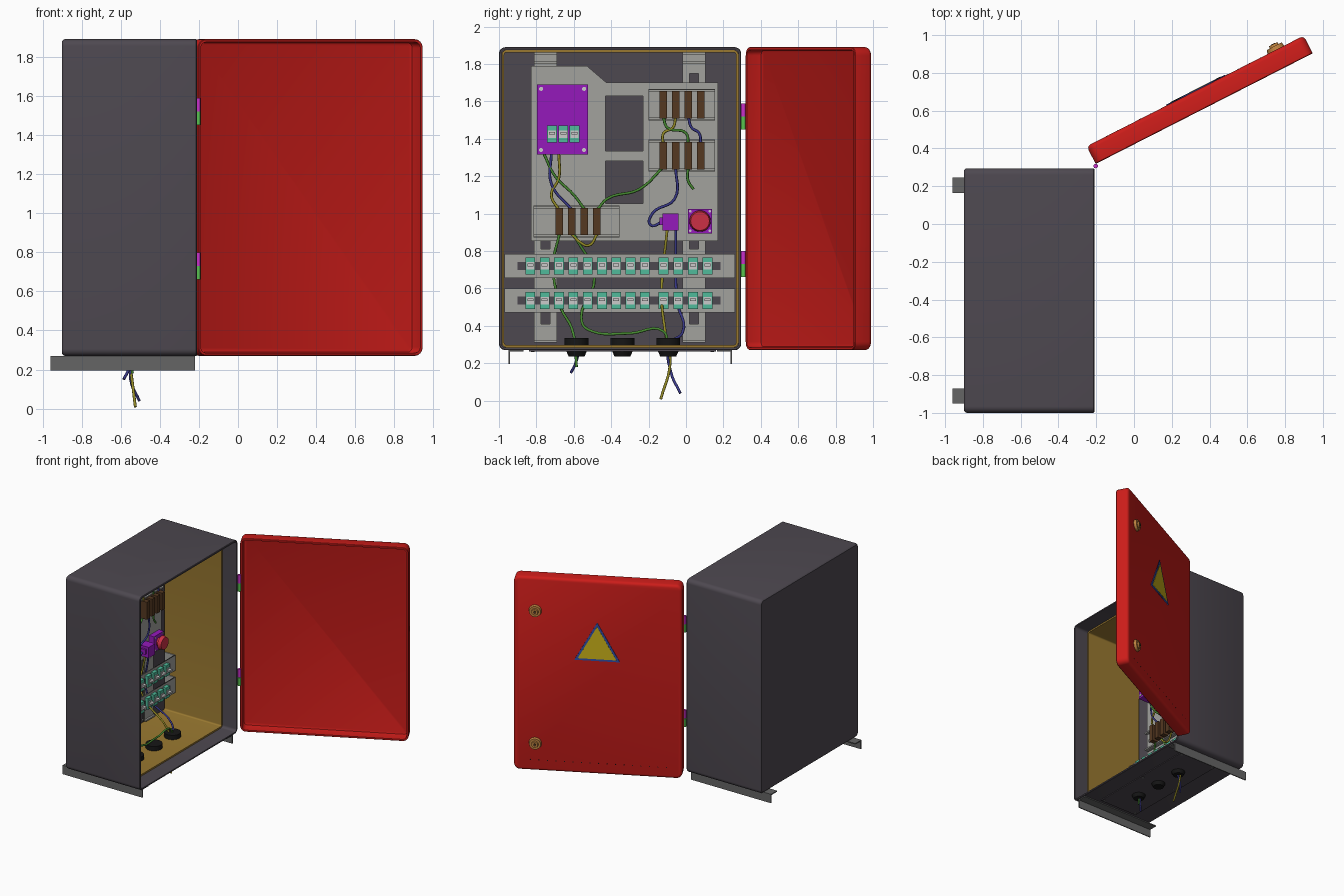
import bpy, bmesh, math
from mathutils import Matrix, Vector

if "Cube" in bpy.data.objects:
    bpy.data.objects.remove(bpy.data.objects["Cube"])

COL = {'dark': (.075, .065, .08), 'red': (.6, .012, .01), 'gold': (.32, .19, .03), 'purple': (.3, .01, .5),
       'teal': (.08, .5, .33), 'brown': (.09, .04, .015), 'black': (.008, .008, .008), 'green': (.06, .25, .03),
       'olive': (.3, .26, .02), 'navy': (.04, .04, .25), 'orange': (.5, .22, .05), 'yellow': (.6, .45, .01),
       'blue': (.03, .08, .4), 'magenta': (.6, .03, .6), 'lime': (.1, .55, .08), 'steel': (.13, .13, .13),
       'button': (.6, .03, .06), 'plate': (.36, .36, .34)}
MATS = {}


def paint(ob, col):
    if col:
        if col not in MATS:
            MATS[col] = bpy.data.materials.new(col)
            MATS[col].diffuse_color = (*COL[col], 1)
        ob.data.materials.append(MATS[col])


def finish(name, bm, col, mat=None):
    bmesh.ops.recalc_face_normals(bm, faces=bm.faces)
    me = bpy.data.meshes.new(name)
    bm.to_mesh(me)
    bm.free()
    me.shade_smooth()
    me.set_sharp_from_angle(angle=math.radians(35))
    ob = bpy.data.objects.new(name, me)
    bpy.context.collection.objects.link(ob)
    if mat:
        ob.matrix_world = mat
    paint(ob, col)
    return ob


def boxes(name, col, items):
    """Several boxes (x0,x1,y0,y1,z0,z1) in one object."""
    bm = bmesh.new()
    for x0, x1, y0, y1, z0, z1 in items:
        m = Matrix.Translation(((x0+x1)/2, (y0+y1)/2, (z0+z1)/2)) @ Matrix.Diagonal((x1-x0, y1-y0, z1-z0, 1))
        bmesh.ops.create_cube(bm, size=1, matrix=m)
    return finish(name, bm, col)


def cones(name, col, items, axis='Z', mat=None):
    """Cylinders / frusta (centre, r_low, r_high, length) along one axis."""
    rot = {'Z': Matrix(), 'X': Matrix.Rotation(math.pi/2, 4, 'Y'), 'Y': Matrix.Rotation(-math.pi/2, 4, 'X')}[axis]
    bm = bmesh.new()
    for c, r1, r2, d in items:
        bmesh.ops.create_cone(bm, cap_ends=True, segments=24, radius1=r1, radius2=r2, depth=d,
                              matrix=Matrix.Translation(c) @ rot)
    return finish(name, bm, col, mat)


def rounded(w, z0, z1, r, inset, y):
    r = max(r-inset, .006)
    a, b, lo, hi = inset+r, w-inset-r, z0+inset+r, z1-inset-r
    out = []
    for k, (cx, cz) in enumerate(((b, hi), (a, hi), (a, lo), (b, lo))):
        for i in range(7):
            t = (k + i/6)*math.pi/2
            out.append((cx + r*math.cos(t), y, cz + r*math.sin(t)))
    return out


def shell(name, col, w, z0, z1, r, sections, mat, closed=True):
    """Rounded-rectangle loops (inset, depth) skinned together: tray or tube."""
    bm = bmesh.new()
    loops = [[bm.verts.new(p) for p in rounded(w, z0, z1, r, i, y)] for i, y in sections]
    pairs = list(zip(loops, loops[1:]))
    if not closed:
        pairs.append((loops[-1], loops[0]))
    for A, B in pairs:
        for i in range(len(A)):
            j = (i+1) % len(A)
            bm.faces.new((A[i], A[j], B[j], B[i]))
    if closed:
        bm.faces.new(loops[0])
        bm.faces.new(loops[-1])
    return finish(name, bm, col, mat)


def flat(name, col, outlines, thick, mat):
    """Flat plate from outlines, inner outlines become holes."""
    cu = bpy.data.curves.new(name, 'CURVE')
    cu.dimensions, cu.fill_mode, cu.extrude = '2D', 'BOTH', thick/2
    for pts in outlines:
        s = cu.splines.new('POLY')
        s.points.add(len(pts)-1)
        for p, q in zip(s.points, pts):
            p.co = (q[0], q[1], 0, 1)
        s.use_cyclic_u = True
    ob = bpy.data.objects.new(name, cu)
    bpy.context.collection.objects.link(ob)
    ob.matrix_world = mat
    paint(ob, col)


def rect(y0, y1, z0, z1):
    return [(y0, z0), (y1, z0), (y1, z1), (y0, z1)]


def yz(x):  # outline plane facing +x
    return Matrix(((0, 0, 1, x), (1, 0, 0, 0), (0, 1, 0, 0), (0, 0, 0, 1)))


def wire(col, pts):
    """Round cable through (y, z[, x]) points."""
    cu = bpy.data.curves.new('wire', 'CURVE')
    cu.dimensions, cu.bevel_depth, cu.bevel_resolution, cu.resolution_u = '3D', .0075, 2, 6
    cu.use_fill_caps = True
    s = cu.splines.new('BEZIER')
    s.bezier_points.add(len(pts)-1)
    for b, p in zip(s.bezier_points, pts):
        b.co = (p[2] if len(p) > 2 else -.79, p[0], p[1])
        b.handle_left_type = b.handle_right_type = 'AUTO'
    ob = bpy.data.objects.new(col + '_wire', cu)
    bpy.context.collection.objects.link(ob)
    paint(ob, col)


# Cabinet body, gold lining
Z0, Z1 = .27, 1.89
CAB = Matrix.Translation((-.21, -1, 0)) @ Matrix.Rotation(math.pi/2, 4, 'Z')
shell('cabinet_body', 'dark', 1.295, Z0, Z1, .035,
      [(.012, .67), (.014, .0), (.004, 0), (0, .004), (0, .676), (.003, .683), (.01, .69)], CAB)
shell('cabinet_lining', 'gold', 1.295, Z0, Z1, .04, [(.015, .13), (.028, .13), (.028, .66), (.015, .66)], CAB, False)

# Door, swung open
DOOR = Matrix.Translation((-.203, .318, 0)) @ Matrix.Rotation(math.radians(27), 4, 'Z')
shell('door', 'red', 1.29, Z0, Z1, .045,
      [(.03, .088), (.019, .084), (.015, .07), (.015, 0), (.003, 0), (0, .004),
       (0, .083), (.004, .095), (.012, .102), (.022, .105)], DOOR)
locks = [(1.125, z) for z in (1.61, .5)]
cones('door_locks', 'orange', [((u, .115, z), .05, .044, .022) for u, z in locks] +
      [((u, .13, z), .028, .024, .016) for u, z in locks], 'Y', DOOR)
cones('lock_keyholes', 'brown', [((u, .138, z), .011, .011, .006) for u, z in locks], 'Y', DOOR)
cones('door_drain_holes', 'black', [((.12 + i*.065, .105, .36), .004, .004, .002) for i in range(17)], 'Y', DOOR)
SIGN = DOOR @ Matrix.Translation((.65, .107, 0)) @ Matrix.Rotation(math.pi/2, 4, 'X')
flat('warning_sign_border', 'blue', [[(-.175, 1.22), (.175, 1.22), (0, 1.54)]], .006, SIGN)
flat('warning_sign_face', 'yellow', [[(-.148, 1.236), (.148, 1.236), (0, 1.507)]], .01, SIGN)

# Hinges
for col, dz in (('magenta', .035), ('lime', -.035)):
    cones('hinge_' + col, col, [((-.203, .307, z+dz), .012, .012, .069) for z in (1.52, .73)])

# Feet: angle rails under the cabinet
for s, y in ((1, -.95), (-1, .245)):
    boxes('foot_rail', 'steel', [(-.96, -.22, *sorted((y, y+s*.008)), .195, .27),
                                 (-.96, -.22, *sorted((y, y+s*.08)), .262, .27)])

# Gland plate and grommets in the floor
GY, GX = (-.585, -.34, -.095), -.54
boxes('gland_plate', 'dark', [(-.72, -.36, -.84, .16, .264, .27)])
cones('gland_plate_screws', 'steel', [((x, y, .262), .01, .01, .006) for x in (-.7, -.38) for y in (-.82, -.34, .14)])
cones('grommets', 'black', [((GX, y, .31), .064, .064, .05) for y in GY] +
      [((GX, y, .26), .042, .064, .05) for y in GY])

# Vertical support strips with slots
for y in (-.752, .043):
    flat('support_strip', 'plate', [rect(y-.062, y+.062, .31, 1.855)] +
         [rect(y-.024, y+.024, z, z+.06) for z in (.41, .81, 1.69)], .01, yz(-.86))
    boxes('strip_bracket', 'plate', [(-.875, -.84, y-.062, y+.062, z, z+.012) for z in (.31, 1.8, 1.85)])

# Mounting plate with two cut-outs
flat('mounting_plate', 'plate', [[(-.83, .853), (.17, .853), (.17, 1.7), (-.425, 1.7), (-.53, 1.79), (-.83, 1.79)],
     rect(-.43, -.23, 1.335, 1.63), rect(-.43, -.23, 1.055, 1.28)], .012, yz(-.836))

# Terminal rows: hat rail, screws and brown terminals
for y0, y1, z, ty in ((-.2, .155, 1.582, -.122), (-.2, .155, 1.31, -.122), (-.815, -.355, .958, -.677)):
    boxes('terminal_rail', 'plate', [(-.83, -.82, y0, y1, z-.085, z+.085)] +
          [(-.82, -.795, y0, y1, z+d-.006, z+d+.006) for d in (-.075, .075)])
    cones('rail_screws', 'plate', [((-.818, y, z), .016, .016, .012) for y in (y0+.04, y1-.03)], 'X')
    boxes('terminals', 'brown', [(-.82, -.745, ty+i*.067-.02, ty+i*.067+.02, z-.073, z+.073) for i in range(4)])


def breakers(name, centres, z, x, h=.046):
    boxes(name, 'teal', [(x, x+.03, y-.026, y+.026, z-h, z+h) for y in centres])
    boxes(name + '_levers', None, [(x+.03, x+.036, y-.022, y+.022, z-.02, z+.02) for y in centres] +
          [(x+.036, x+.06, y-.016, y+.016, z-.003, z+.012) for y in centres])


# Main switch box
boxes('main_switch_box', 'purple', [(-.83, -.72, -.797, -.523, 1.315, 1.69)])
cones('switch_box_screws', None, [((-.719, y, z), .011, .011, .008) for y in (-.775, -.545) for z in (1.34, 1.667)], 'X')
breakers('main_breakers', (-.717, -.656, -.596), 1.425, -.735)

# Emergency button and small relay
boxes('button_base', 'purple', [(-.83, -.785, .01, .14, .895, 1.025)])
cones('button_screws', None, [((-.784, y, z), .007, .007, .006) for y in (.023, .127) for z in (.908, 1.012)], 'X')
cones('emergency_button', 'button', [((-.77, .075, .96), .035, .035, .04), ((-.745, .075, .96), .057, .05, .03)], 'X')
boxes('relay', 'purple', [(-.83, -.74, -.125, -.04, .91, 1.0), (-.8, -.76, -.142, -.125, .94, .98)])

# Two long breaker rows
for z in (.72, .535):
    flat('breaker_rail', 'plate', [rect(-.97, .262, z-.064, z+.064)], .008, yz(-.765))
    boxes('breaker_rail_ends', 'plate', [(-.86, -.762, y, y+.008, z-.064, z+.064) for y in (-.97, .254)])
    boxes('breaker_rail_slot', 'dark', [(-.765, -.757, -.9, .185, z-.022, z+.022)])
    breakers('row_breakers', [-.832 + i*.0765 + (.025 if i > 8 else 0) for i in range(9)] +
             [-.12 + i*.0785 for i in range(4)], z, -.76)

# Wiring
wire('green', [(-.76, 1.32), (-.7, 1.2), (-.6, 1.1), (-.54, 1.02)])
wire('navy', [(-.72, 1.32), (-.72, 1.16), (-.61, 1.02)])
wire('olive', [(-.68, 1.32), (-.68, 1.19), (-.72, 1.1), (-.68, 1.02)])
wire('green', [(-.475, 1.02), (-.42, 1.08), (-.25, 1.13), (-.12, 1.25)])
wire('navy', [(-.055, 1.25), (-.06, 1.08), (-.18, 1.0), (-.19, .94), (-.12, .96)])
wire('green', [(.012, 1.25), (.01, 1.18), (.04, 1.13)])
wire('green', [(-.122, 1.52), (-.1, 1.46), (0, 1.43), (.012, 1.37)])
wire('olive', [(-.055, 1.52), (-.07, 1.46), (-.12, 1.43), (-.122, 1.37)])
wire('navy', [(.012, 1.52), (.03, 1.46), (.07, 1.43), (.079, 1.37)])
wire('olive', [(-.61, .89), (-.57, .85), (-.52, .83), (-.475, .89)])
wire('green', [(-.677, .89), (-.71, .73, -.8), (-.68, .53, -.78), (-.6, .35, -.57), (-.585, .18, GX)])
wire('green', [(-.6, .89), (-.49, .66, -.8), (-.56, .45, -.7), (-.5, .37, -.57), (-.3, .36, -.55),
               (-.12, .37, GX), (-.1, .28, GX)])
wire('navy', [(-.57, .29, GX), (-.59, .2, -.56), (-.615, .15, -.585)])
wire('olive', [(-.1, .92), (-.13, .6, -.8), (-.11, .36, -.58), (-.085, .2, -.55), (-.135, .008, -.525)])
wire('navy', [(-.055, .92), (-.05, .55, -.8), (-.02, .36, -.6), (-.09, .3, GX), (-.08, .15, -.55), (-.03, .04, -.505)])

for m in bpy.data.materials:
    if m.users and not m.is_grease_pencil:
        m.use_nodes = True
        m.node_tree.nodes["Principled BSDF"].inputs["Base Color"].default_value = m.diffuse_color
